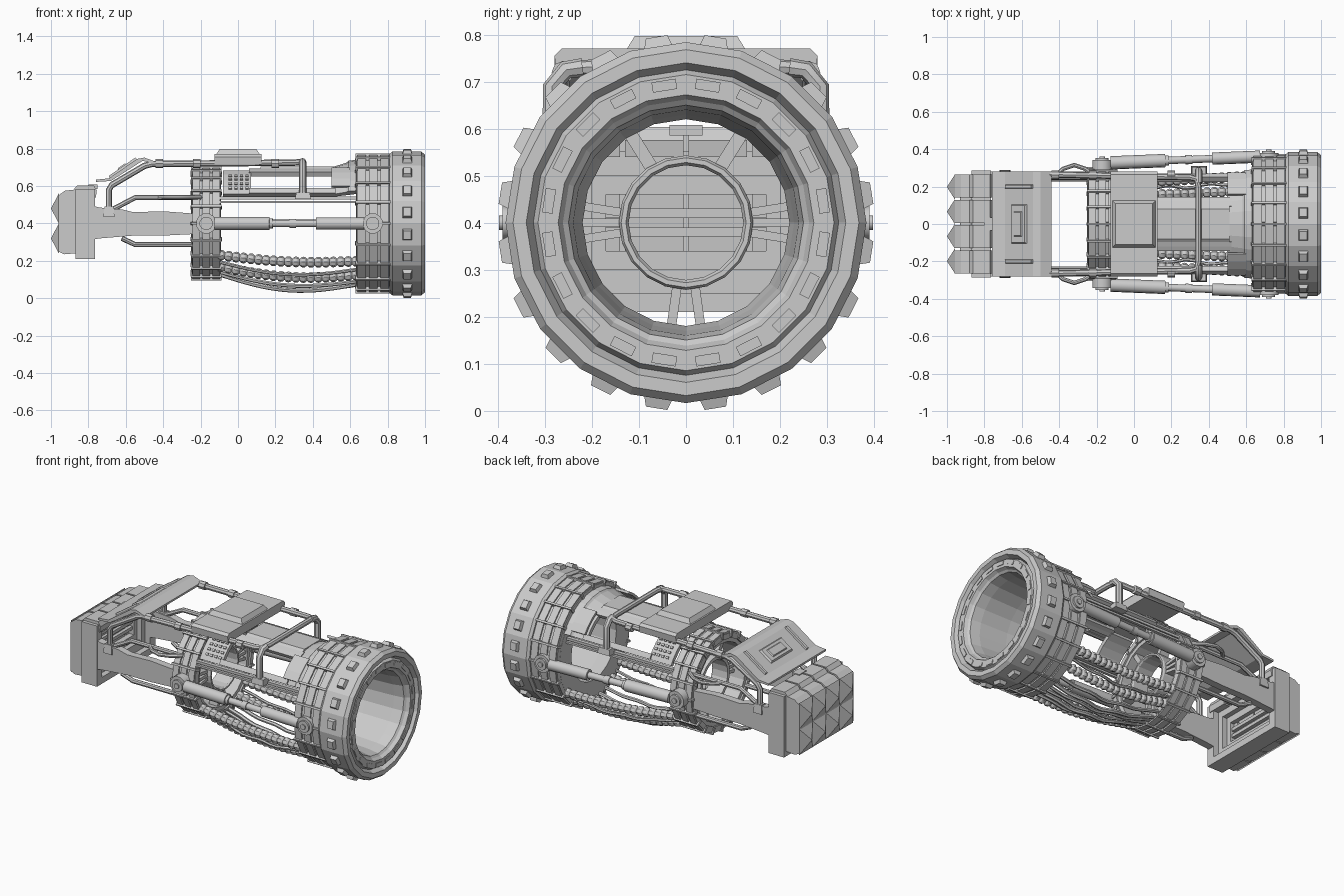
import bpy, bmesh
from math import sin, cos, pi, radians
from mathutils import Vector, Matrix

if "Cube" in bpy.data.objects:
    bpy.data.objects.remove(bpy.data.objects["Cube"])

CZ = 0.4  # height of the long axis


def finish(bm, name, smooth=False):
    bmesh.ops.recalc_face_normals(bm, faces=bm.faces)
    me = bpy.data.meshes.new(name)
    bm.to_mesh(me)
    bm.free()
    if smooth:
        me.shade_smooth()
    ob = bpy.data.objects.new(name, me)
    bpy.context.collection.objects.link(ob)
    return ob


def add_box(bm, lo, hi, mat=Matrix(), inset=0.0):
    """Box lo..hi; inset narrows its top (local +z)."""
    v = []
    for z, k in ((lo[2], 0), (hi[2], inset)):
        for x, y in ((lo[0] + k, lo[1] + k), (hi[0] - k, lo[1] + k), (hi[0] - k, hi[1] - k), (lo[0] + k, hi[1] - k)):
            v.append(bm.verts.new(mat @ Vector((x, y, z))))
    for f in ((3, 2, 1, 0), (4, 5, 6, 7), (0, 1, 5, 4), (1, 2, 6, 5), (2, 3, 7, 6), (3, 0, 4, 7)):
        bm.faces.new([v[i] for i in f])


def boxes(name, items):
    bm = bmesh.new()
    for it in items:
        add_box(bm, *it)
    return finish(bm, name)


def spin(deg):  # local z becomes the radial direction; 0 = +y, 90 = up
    return Matrix.Translation((0, 0, CZ)) @ Matrix.Rotation(radians(deg - 90), 4, 'X')


def lathe(name, prof, n=20, a0=0, a1=360):
    """Closed (x, r) profile turned about the long axis."""
    bm = bmesh.new()
    full = abs(a1 - a0) >= 360
    rings = []
    for i in range(n if full else n + 1):
        a = radians(a0 + (a1 - a0) * i / n)
        rings.append([bm.verts.new((x, r * cos(a), CZ + r * sin(a))) for x, r in prof])
    m = len(prof)
    for i in range(n):
        p, q = rings[i], rings[(i + 1) % len(rings)]
        for j in range(m):
            bm.faces.new((p[j], p[(j + 1) % m], q[(j + 1) % m], q[j]))
    if not full:
        bm.faces.new(rings[0])
        bm.faces.new(rings[-1][::-1])
    return finish(bm, name)


def prism(name, prof, lo, hi, axis='y'):
    """Profile (xz for axis y, yz for axis x) pushed from lo to hi."""
    bm = bmesh.new()
    rows = [[bm.verts.new((u, d, w) if axis == 'y' else (d, u, w)) for u, w in prof] for d in (lo, hi)]
    m = len(prof)
    bm.faces.new(rows[0])
    bm.faces.new(rows[1][::-1])
    for j in range(m):
        bm.faces.new((rows[0][j], rows[0][(j + 1) % m], rows[1][(j + 1) % m], rows[1][j]))
    return finish(bm, name)


def tube(name, pts, rad, n=8, smooth=True):
    pts = [Vector(p) for p in pts]
    rads = rad if isinstance(rad, list) else [rad] * len(pts)
    bm = bmesh.new()
    rings, up, prev = [], None, None
    for i, p in enumerate(pts):
        t = (pts[min(i + 1, len(pts) - 1)] - pts[max(i - 1, 0)]).normalized()
        up = t.orthogonal().normalized() if up is None else prev.rotation_difference(t) @ up
        prev, side = t, t.cross(up)
        rings.append([bm.verts.new(p + rads[i] * (up * cos(2 * pi * k / n) + side * sin(2 * pi * k / n))) for k in range(n)])
    for p, q in zip(rings, rings[1:]):
        for k in range(n):
            bm.faces.new((p[k], p[(k + 1) % n], q[(k + 1) % n], q[k]))
    bm.faces.new(rings[0])
    bm.faces.new(rings[-1])
    ob = finish(bm, name, smooth)
    if smooth:
        ob.data.set_sharp_from_angle(angle=radians(40))
    return ob


# Big mouth ring with stepped face and tapering bore
lathe("mouth_ring", [(.81, .34), (.81, .372), (.825, .384), (.98, .384), (1, .368), (1, .34), (.97, .325), (.99, .315),
                     (.99, .272), (.97, .262), (.96, .25), (.9, .24), (.72, .23), (.63, .22), (.63, .335)])
boxes("mouth_lugs", [((.873, -.036, .36), (.937, .036, .4), spin(i * 18 + 9), .013) for i in range(20)])
boxes("mouth_face_slots", [((.98, -.026, .284), (.994, .026, .306), spin(i * 18 + 9)) for i in range(20)])


# Plated bands: tiles split by grooves, crossed by hoops and raised straps
def band(name, x0, x1, r, n):
    w = pi * r / n - .006
    lathe(name + "_core", [(x0 + .01, r - .05), (x1 - .01, r - .05), (x1 - .01, r - .012), (x0 + .01, r - .012)])
    boxes(name + "_tiles", [((x0, -w, r - .03), (x1, w, r), spin((i + .5) * 360 / n), .004) for i in range(n)])
    boxes(name + "_straps", [((x0 - .004, -.009, r - .02), (x1 + .004, .009, r + .02), spin(i * 360 / n), .003) for i in range(n)])
    for k in range(3):
        c = x0 + (x1 - x0) * (k + .5) / 3
        h = (x1 - x0) * .12
        lathe(name + "_hoop", [(c - h, r - .02), (c + h, r - .02), (c + h, r + .013), (c - h, r + .013)])


band("rear_band", .63, .815, .355, 20)
band("wrist_band", -.25, -.09, .285, 20)

# Hub ring and spokes inside the wrist
lathe("hub_ring", [(-.2, .122), (-.1, .122), (-.09, .128), (-.09, .138), (-.1, .143), (-.2, .143)])
boxes("hub_spokes", [((-.17, -w, .135), (-.11, w, .25), spin(a), 0) for a, w in
                     [(58, .014), (122, .014), (-82, .01), (-98, .01)]
                     + [(a + s, .009) for a in (0, 180) for s in (-9, 0, 9)]])

# Upper shell: collar, window frames and vented plates
lathe("shell_collar", [(.5, .275), (.63, .305), (.63, .34), (.59, .335), (.58, .325), (.5, .30)], 10, 31, 149)
prism("shell_centre_strip", [(-.1, .69), (.1, .69), (.08, .705), (-.08, .705)], .12, .51, 'x')
for s in (1, -1):
    def arc(name, x0, x1, r0, r1, a, b, n=2):
        lathe(name, [(x0, r0), (x1, r0), (x1, r1), (x0, r1)], n, *((a, b) if s > 0 else (180 - a, 180 - b)))
    arc("window_sill", .06, .52, .28, .315, 31, 37)
    arc("window_head", .06, .52, .285, .31, 62, 72)
    arc("vent_plate", -.08, .07, .28, .305, 31, 68, 4)
    arc("window_post", .5, .6, .325, .34, 36, 62, 3)
    boxes("vent_slots", [((-.05 + i * .03, -.007, .29), (-.033 + i * .03, .007, .312), spin(90 - s * (90 - a)))
                         for i in range(4) for a in (38, 44, 50, 56)])
    boxes("collar_rib", [((-.1, s * .262 - .008, .508), (.64, s * .262 + .008, .52)),
                         ((-.1, s * .255 - .012, .528), (.64, s * .255 + .012, .543))])


# Front fist block: nested frames, backing, fingers and pyramid studs
def frame(name, x0, x1, yo, zo, yi, zi):
    boxes(name, [((x0, -yo, zo[0]), (x1, yo, zi[0])), ((x0, -yo, zi[1]), (x1, yo, zo[1])),
                 ((x0, -yo, zi[0]), (x1, -yi, zi[1])), ((x0, yi, zi[0]), (x1, yo, zi[1]))])


frame("block_frame", -.87, -.765, .285, (.21, .585), .235, (.25, .55))
frame("block_inner_frame", -.87, -.80, .24, (.24, .56), .2, (.3, .5))
frame("block_deep_frame", -.88, -.83, .21, (.29, .51), .17, (.34, .46))
boxes("block_back", [((-.93, -.25, .24), (-.87, .25, .56)), ((-.88, -.17, .41), (-.84, .17, .43)),
                     ((-.88, -.17, .37), (-.84, .17, .39)), ((-.80, -.035, .585), (-.75, .035, .608))])
for i in range(4):
    y = -.2025 + i * .135
    prism("finger_segment", [(-.96, .25), (-.96, .55), (-.925, .575), (-.88, .58), (-.86, .603), (-.77, .603),
                             (-.755, .575), (-.76, .54), (-.85, .54), (-.87, .24), (-.93, .235)], y - .062, y + .062)
bm = bmesh.new()
for i in range(4):
    for j in range(2):
        y, z = -.198 + i * .132, .32 + j * .16
        b = [bm.verts.new((-.958, y + a * .066, z + c * .08)) for a, c in ((-1, -1), (1, -1), (1, 1), (-1, 1))]
        t = bm.verts.new((-1, y, z))
        bm.faces.new(b)
        for k in range(4):
            bm.faces.new((b[k], b[(k + 1) % 4], t))
finish(bm, "pyramid_studs")

# Folded hood over the wrist
prism("hood", [(-.76, .622), (-.68, .627), (-.51, .735), (-.44, .718), (-.44, .73), (-.5, .752), (-.54, .745),
               (-.69, .641), (-.76, .634)], -.28, .28)
slope = Matrix.Translation((-.61, 0, .688)) @ Matrix.Rotation(radians(-34.7), 4, 'Y')
boxes("hood_panel", [((-.055, -.11, 0), (.055, .11, .018), slope, .012), ((-.03, -.07, .015), (.03, .07, .024), slope, .008)]
      + [((-.09, s * .2 - .012, 0), (.09, s * .2 + .012, .018), slope, .004) for s in (1, -1)])

# Roof box on the rails
prism("roof_plate", [(-.275, .715), (.275, .715), (.28, .755), (.265, .77), (-.265, .77), (-.28, .755)], -.125, .125, 'x')
boxes("roof_raised", [((-.125, -.135, .755), (.125, .135, .797), Matrix(), .026)])

# Parts mirrored left and right
for s in (1, -1):
    # Side arm from fist to wrist
    prism("side_arm", [(-.8, .31), (-.8, .5), (-.74, .485), (-.62, .475), (-.56, .46), (-.4, .465), (-.2, .45),
                       (-.2, .345), (-.4, .335), (-.56, .335), (-.74, .32)], s * .235, s * .28)
    # Roll-cage rails, foot clamps and cross bar ends
    tube("cage_rail", [(-.69, s * .265, .45), (-.69, s * .265, .58), (-.675, s * .265, .605), (-.5, s * .265, .708),
                       (-.46, s * .265, .718), (.3, s * .25, .725), (.335, s * .24, .728), (.345, s * .2, .73), (.345, 0, .73)], .017)
    tube("cage_leg", [(.345, s * .22, .73), (.345, s * .255, .725), (.345, s * .285, .69), (.345, s * .285, .54)], .02)
    for x in (-.42, -.22, .2):
        tube("rail_collar", [(x - .02, s * .262, .72), (x + .02, s * .262, .72)], .024)
    boxes("cage_feet", [((.305, s * .28 - .03, .53), (.39, s * .28 + .03, .565), Matrix(), .006),
                        ((-.72, s * .265 - .025, .435), (-.66, s * .265 + .025, .49), Matrix(), .006)])
    # Upper and lower wrist rods
    tube("upper_rod", [(-.68, s * .255, .47), (-.55, s * .25, .538), (-.2, s * .25, .538)], .014)
    tube("lower_rod", [(-.62, s * .25, .32), (-.55, s * .24, .287), (-.2, s * .24, .287)], .014)
    tube("wrist_hose", [(-.42, s * .255, .538), (-.38, s * .295, .54), (-.32, s * .315, .54), (-.26, s * .295, .54),
                        (-.2, s * .25, .54)], .012)
    # Side piston with pivots
    A, B = Vector((-.17, s * .325, .4)), Vector((.72, s * .362, .4))
    for t0, t1, r, name in ((.05, .38, .036, "piston_sleeve"), (.36, .40, .028, "piston_gland"), (.38, .68, .02, "piston_rod"),
                            (.50, .54, .025, "piston_nut"), (.66, .95, .033, "piston_body")):
        tube(name, [A.lerp(B, t0), A.lerp(B, t1)], r, 10)
    for p in (A, B):
        y = p.y - s * .04
        for r, d in ((.055, .058), (.036, .069), (.016, .076)):
            tube("pivot", [(p.x, y, .4), (p.x, y + s * d, .4)], r, 12)

    # Ribbed hoses and thin cables slung beneath
    def sling(a, sag, t, out=0.0):
        r = .272 + .055 * t
        return (-.11 + .76 * t, s * (r * cos(a) + out * sin(pi * t)), CZ + r * sin(a) - sag * sin(pi * t))
    for a, sag in ((-38, .02), (-57, .035)):
        n = 76
        tube("ribbed_hose", [sling(radians(a), sag, i / n) for i in range(n + 1)],
             [(.017, .027, .029, .027)[i % 4] for i in range(n + 1)], 8, False)
    for a, sag, r in ((-70, .05, .011), (-80, .062, .012), (-87, .055, .01), (-48, .05, .009)):
        tube("thin_cable", [sling(radians(a), sag, i / 16, .01 * sin(i * 1.3)) for i in range(17)], r, 6)
